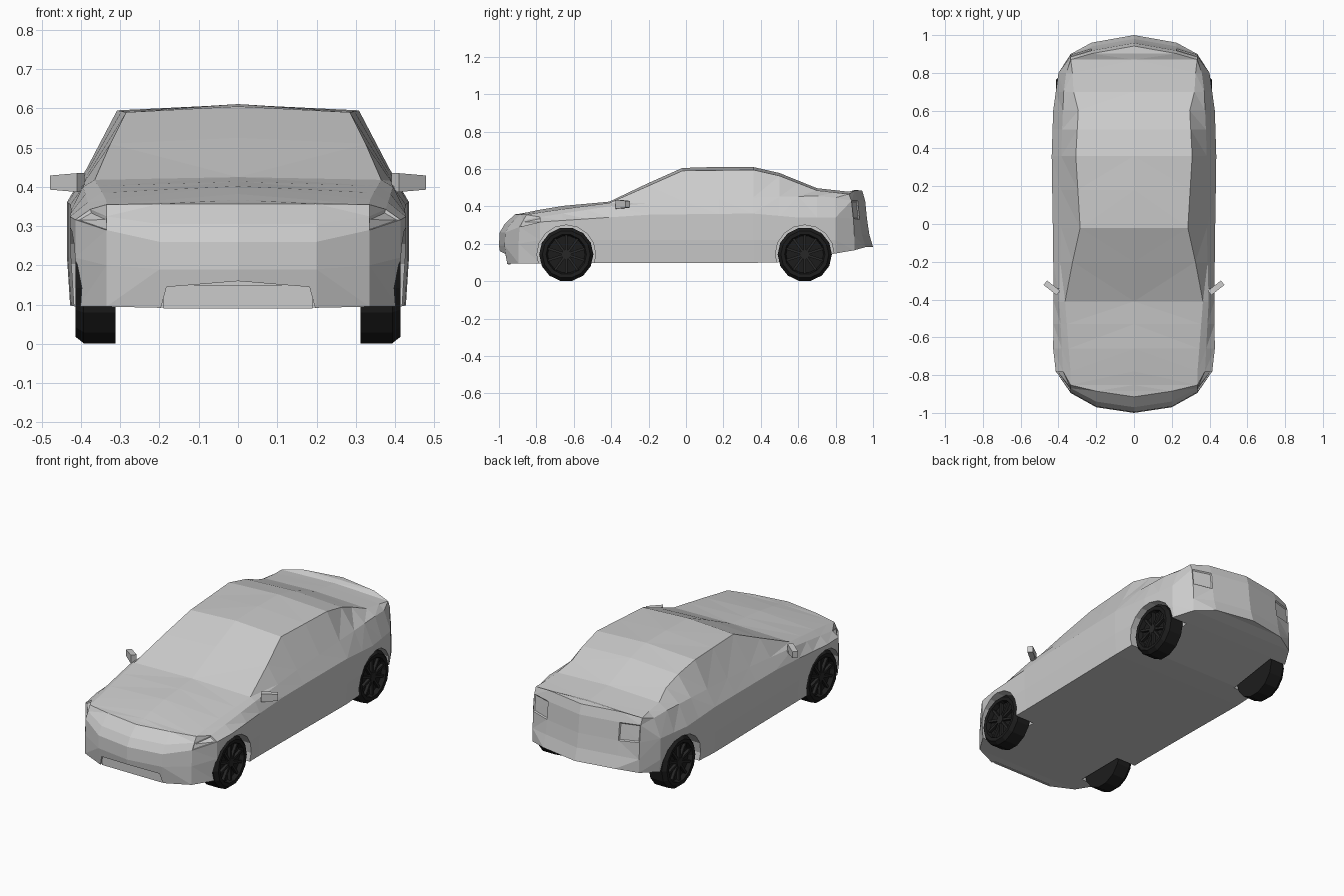
import bpy, bmesh, math
from mathutils import Matrix, Vector

if "Cube" in bpy.data.objects:
    bpy.data.objects.remove(bpy.data.objects["Cube"])


def make(name, bm, mat=None):
    me = bpy.data.meshes.new(name)
    bmesh.ops.recalc_face_normals(bm, faces=bm.faces[:])
    bm.to_mesh(me)
    bm.free()
    ob = bpy.data.objects.new(name, me)
    bpy.context.collection.objects.link(ob)
    if mat:
        me.materials.append(mat)
    return ob


def colour(name, v):
    m = bpy.data.materials.new(name)
    m.diffuse_color = (v, v, v, 1)
    m.use_nodes = True
    m.node_tree.nodes["Principled BSDF"].inputs["Base Color"].default_value = m.diffuse_color
    return m


def curve(pts, y):
    """Piecewise linear value of a (y, value) profile."""
    if y <= pts[0][0]:
        return pts[0][1]
    for (a, va), (b, vb) in zip(pts, pts[1:]):
        if y <= b:
            return va + (vb - va) * (y - a) / (b - a)
    return pts[-1][1]


def add_box(bm, size, mat):
    vs = bmesh.ops.create_cube(bm, size=1)["verts"]
    bmesh.ops.transform(bm, matrix=mat @ Matrix.Diagonal((*size, 1)), verts=vs)
    return vs


# Body profiles along the length
TOP_Z = [(-.91, .36), (-.66, .402), (-.41, .425), (-.2, .525), (-.02, .605), (.18, .611), (.36, .61), (.5, .578), (.7, .497), (.87, .478)]
EDGE_Z = [(-.86, .355), (-.66, .385), (-.41, .418), (-.2, .51), (-.02, .59), (.36, .595), (.5, .563), (.7, .485), (.87, .465)]
EDGE_X = [(-.86, .33), (-.41, .365), (-.2, .325), (-.02, .285), (.36, .308), (.6, .295), (.7, .32), (.87, .33)]
SILL_Z = [(-.8, .34), (-.41, .4), (0, .43), (.4, .45), (.7, .455), (.87, .44)]
SILL_X = [(-.8, .375), (-.41, .395), (0, .385), (.4, .385), (.7, .372), (.87, .35)]
BELT_Z = [(-.8, .315), (-.2, .355), (.35, .362), (.6, .34), (.8, .34)]
BELT_X = [(-.8, .412), (-.66, .428), (-.4, .425), (0, .43), (.35, .436), (.6, .428), (.8, .4)]
FLOOR_Z = [(-.8, .095), (.48, .098), (.8, .148)]


def station(y):
    xb, zf = curve(BELT_X, y), curve(FLOOR_Z, y)
    return [(0, y, zf), (xb - .008, y, zf), (xb, y, .22), (xb, y, curve(BELT_Z, y)),
            (curve(SILL_X, y), y, curve(SILL_Z, y)),
            (curve(EDGE_X, y), y, curve(EDGE_Z, y)), (0, y, curve(TOP_Z, y))]


def end_column(x, y, levels, k=1):
    """Column of a bumper; levels hold (inset, height)."""
    pts = [(x, y + d * k, z) for d, z in levels]
    crown = .012 if x > .3 else .004 if x else 0
    return [(0, *pts[0][1:])] + pts + [(0, pts[-1][1], pts[-1][2] + crown)]


NOSE = [(.015, .092), (0, .19), (.004, .26), (.03, .305), (.085, .357)]
CORNER = [(0, .095), (0, .2), (.01, .29), (.05, .325), (.085, .355)]
TAIL = [(0, .182), (-.02, .25), (-.032, .33), (-.042, .43), (-.058, .484)]
TAIL_CORNER = [(0, .165), (0, .24), (-.005, .335), (-.015, .43), (-.03, .466)]

sections = [end_column(0, -1, NOSE), end_column(.2, -.97, NOSE), end_column(.335, -.895, CORNER, .5)]
sections += [station(y) for y in (-.78, -.66, -.53, -.41, -.2, -.02, .18, .36, .5, .6, .7, .8)]
sections += [end_column(.335, .9, TAIL_CORNER), end_column(.225, .96, TAIL), end_column(0, 1, TAIL)]

# Body: both halves lofted from the sections
bm = bmesh.new()
lamps = []
LAMP_CELLS = {(2, 3), (len(sections) - 3, 3)}
for s in (1, -1):
    grid = [[bm.verts.new((s * x, y, z)) for x, y, z in sec] for sec in sections]
    for i in range(len(grid) - 1):
        for j in range(6):
            f = bm.faces.new((grid[i][j], grid[i + 1][j], grid[i + 1][j + 1], grid[i][j + 1]))
            if (i, j) in LAMP_CELLS:
                lamps.append(f)
bmesh.ops.remove_doubles(bm, verts=bm.verts[:], dist=.0005)
bmesh.ops.recalc_face_normals(bm, faces=bm.faces[:])
# Head and tail lamp recesses
bmesh.ops.inset_individual(bm, faces=[f for f in lamps if f.is_valid], thickness=.008, depth=-.006)
bmesh.ops.triangulate(bm, faces=bm.faces[:])
body = make("car_body", bm)

# Cutters: wheel arches and the lower front intake
WHEELS = [(s, y) for s in (1, -1) for y in (-.64, .635)]
cutters = []
for s, y in WHEELS:
    bm = bmesh.new()
    bmesh.ops.create_cone(bm, cap_ends=True, segments=16, radius1=.157, radius2=.157, depth=.3,
                          matrix=Matrix.Translation((s * .445, y, .143)) @ Matrix.Rotation(math.pi / 2, 4, 'Y'))
    cutters.append(make("arch_cutter", bm))
bm = bmesh.new()
face = bm.faces.new([bm.verts.new((x, -1.1, z)) for x, z in
                     ((-.2, .05), (-.197, .09), (-.182, .145), (0, .16), (.182, .145), (.197, .09), (.2, .05))])
ext = bmesh.ops.extrude_face_region(bm, geom=[face])
bmesh.ops.translate(bm, vec=(0, .155, 0), verts=[v for v in ext["geom"] if isinstance(v, bmesh.types.BMVert)])
cutters.append(make("intake_cutter", bm))
for c in cutters:
    c.hide_render = True
    m = body.modifiers.new("cut", 'BOOLEAN')
    m.operation, m.solver, m.object = 'DIFFERENCE', 'EXACT', c
bpy.context.view_layer.update()
cut = bpy.data.meshes.new_from_object(body.evaluated_get(bpy.context.evaluated_depsgraph_get()))
body.modifiers.clear()
body.data = cut
for c in cutters:
    bpy.data.objects.remove(c)

# Front intake back panel
bm = bmesh.new()
add_box(bm, (.38, .012, .06), Matrix.Translation((0, -.945, .12)))
make("intake_panel", bm)

# Wheels: lathed tyre with dished rim, plus spokes
rubber, rim = colour("rubber", .012), colour("dark_rim", .02)
N = 14
TYRE = [(.1, .312), (.145, .312), (.145, .393), (.128, .414), (.108, .412), (.1, .388)]
for s, y in WHEELS:
    bm = bmesh.new()
    rings = [[bm.verts.new((s * x, y + r * math.sin(2 * math.pi * (k + .5) / N),
                            .143 + r * math.cos(2 * math.pi * (k + .5) / N))) for k in range(N)] for r, x in TYRE]
    for a, b in zip(rings, rings[1:]):
        for k in range(N):
            bm.faces.new((a[k], a[(k + 1) % N], b[(k + 1) % N], b[k]))
    bm.faces.new(rings[0])
    bm.faces.new(rings[-1])
    make("tyre", bm, rubber)
    bm = bmesh.new()
    hub = Matrix.Translation((s * .396, y, .143))
    for k in range(10):
        rot = Matrix.Rotation(2 * math.pi * k / 10, 4, 'X')
        add_box(bm, (.016, .013, .085), hub @ rot @ Matrix.Translation((0, 0, .06)))
    bmesh.ops.create_cone(bm, cap_ends=True, segments=10, radius1=.025, radius2=.025, depth=.022,
                          matrix=hub @ Matrix.Rotation(math.pi / 2, 4, 'Y'))
    make("wheel_spokes", bm, rim)

# Door mirrors: angled tapered housing and a short stalk
for s in (1, -1):
    bm = bmesh.new()
    base = Matrix.Translation((s * .435, -.338, .411)) @ Matrix.Rotation(s * math.radians(38), 4, 'Z')
    for v in add_box(bm, (.088, .03, .048), base):
        if abs(v.co.x) > .45:
            v.co.z = .411 + (v.co.z - .411) * .75
    add_box(bm, (.04, .02, .014), Matrix.Translation((s * .4, -.352, .395)))
    make("door_mirror", bm)
